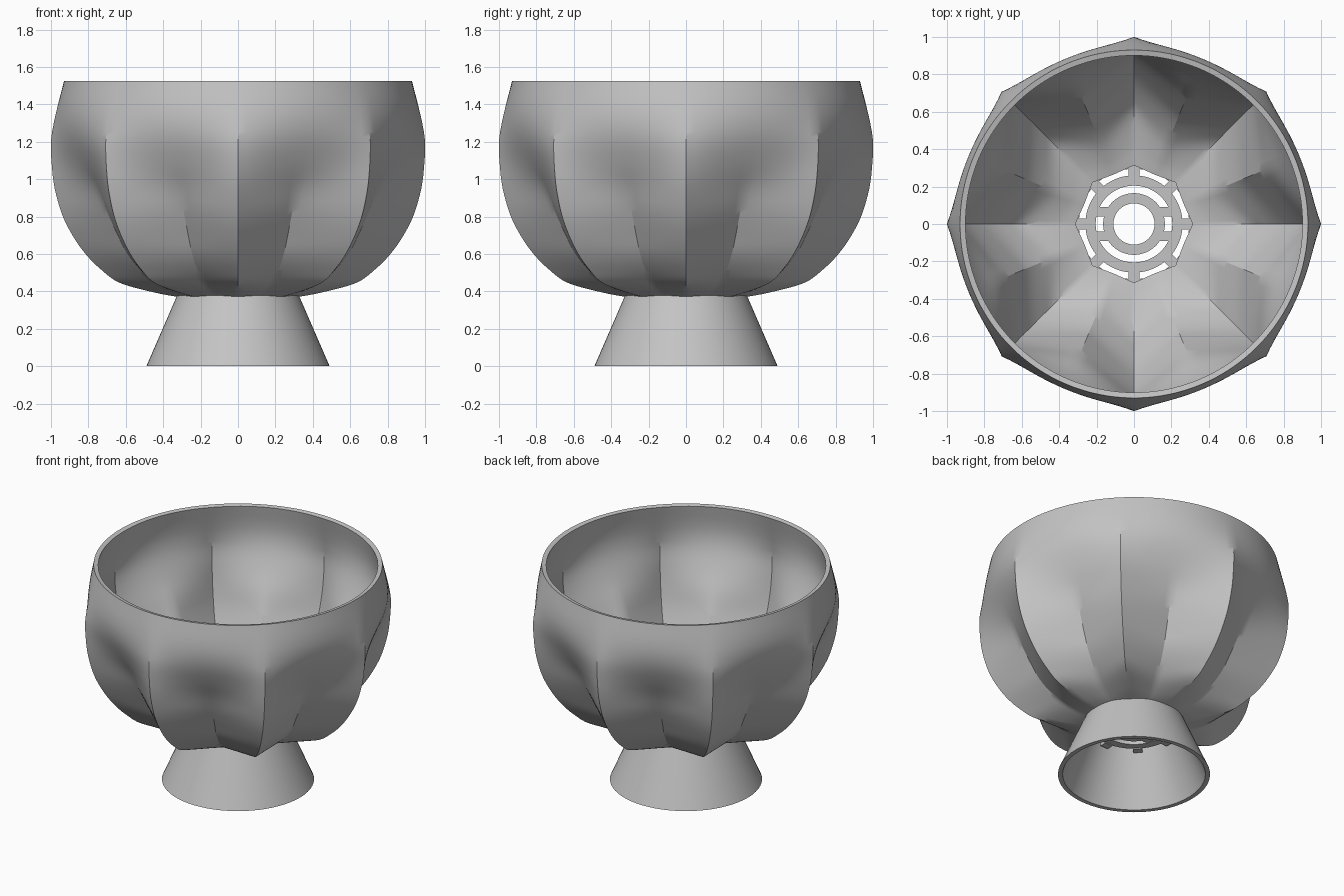
import bpy
import bmesh
import math
from mathutils import Matrix, Vector

cube = bpy.data.objects.get("Cube")
if cube:
    bpy.data.objects.remove(cube, do_unlink=True)

grey = bpy.data.materials.new("plain grey")
grey.use_nodes = True
grey.diffuse_color = (0.55, 0.55, 0.55, 1)
grey.node_tree.nodes["Principled BSDF"].inputs["Base Color"].default_value = grey.diffuse_color


def finish(name, bm, thickness=0):
    """Turn a bmesh into a shaded object, optionally given a wall thickness inwards."""
    bmesh.ops.recalc_face_normals(bm, faces=bm.faces)
    mesh = bpy.data.meshes.new(name)
    bm.to_mesh(mesh)
    bm.free()
    mesh.materials.append(grey)
    obj = bpy.data.objects.new(name, mesh)
    bpy.context.collection.objects.link(obj)
    bpy.ops.object.select_all(action='DESELECT')
    obj.select_set(True)
    bpy.context.view_layer.objects.active = obj
    if thickness:
        wall = obj.modifiers.new("wall", 'SOLIDIFY')
        wall.thickness = thickness
        wall.offset = -1
        wall.use_even_offset = True
        bpy.ops.object.modifier_apply(modifier=wall.name)
    bpy.ops.object.shade_smooth_by_angle(angle=math.radians(30))
    return obj


def skin(bm, rings, closed=False):
    """Bridge successive loops of points with quads."""
    loops = [[bm.verts.new(p) for p in ring] for ring in rings]
    pairs = list(zip(loops, loops[1:]))
    if closed:
        pairs.append((loops[-1], loops[0]))
    for a, b in pairs:
        n = len(a)
        for i in range(n):
            j = (i + 1) % n
            bm.faces.new((a[i], a[j], b[j], b[i]))


def circle(radius, z, n=64):
    return [(radius * math.cos(math.tau * i / n), radius * math.sin(math.tau * i / n), z)
            for i in range(n)]


def lathe(name, profile):
    bm = bmesh.new()
    skin(bm, [circle(r, z) for r, z in profile], closed=True)
    return finish(name, bm)


def smooth_profile(points, steps):
    """Catmull-Rom curve through the points."""
    pts = [Vector(p) for p in points]
    pts = [2 * pts[0] - pts[1]] + pts + [2 * pts[-1] - pts[-2]]
    out = []
    for a, b, c, d in zip(pts, pts[1:], pts[2:], pts[3:]):
        for s in range(steps):
            t = s / steps
            out.append(b + (c - a) * t / 2 + (2 * a - 5 * b + 4 * c - d) * t * t / 2
                       + (3 * b - a - 3 * c + d) * t ** 3 / 2)
    return out + [pts[-2]]


# Fluted bowl: height, radius at the eight ridges, radius at the valleys between
bowl_profile = [
    (0.37, 0.32, 0.295), (0.395, 0.45, 0.37), (0.445, 0.63, 0.475),
    (0.515, 0.73, 0.565), (0.6, 0.815, 0.64), (0.7, 0.885, 0.695),
    (0.81, 0.94, 0.75), (0.95, 0.98, 0.815), (1.08, 0.996, 0.885),
    (1.2, 1.0, 0.935), (1.3, 0.985, 0.955), (1.4, 0.962, 0.952),
    (1.525, 0.93, 0.93)]
HALF = 8
STEP = math.pi / 8 / HALF


def bowl_ring(z, ridge, valley):
    # Straight flutes low down, easing into soft waves and a round rim
    soft = min(max((z - 0.85) / 0.25, 0), 1)
    tip = Vector((ridge, 0))
    dip = Vector((math.cos(math.pi / 8), math.sin(math.pi / 8))) * valley
    cross = tip.x * dip.y
    points = []
    for i in range(16 * HALF):
        k = i % (2 * HALF)
        k = min(k, 2 * HALF - k)
        a = k * STEP
        chord = cross / (math.cos(a) * dip.y + math.sin(a) * (tip.x - dip.x))
        wave = valley + (ridge - valley) * (1 - k / HALF) ** 2
        r = chord + (wave - chord) * soft
        points.append((r * math.cos(i * STEP), r * math.sin(i * STEP), z))
    return points


bm = bmesh.new()
skin(bm, [bowl_ring(*p) for p in smooth_profile(bowl_profile, 4)])
# An open shell needs its faces pointing outwards before it is thickened
finish("bowl", bm, 0.03)

# Hollow flared foot
lathe("foot", [(0.49, 0), (0.325, 0.38), (0.295, 0.38), (0.46, 0)])

# Drain grate across the neck
LOW, HIGH = 0.34, 0.38
for name, inner, outer in (("grate_outer_ring", 0.205, 0.26), ("grate_inner_ring", 0.11, 0.165)):
    lathe(name, [(outer, LOW), (outer, HIGH), (inner, HIGH), (inner, LOW)])


def block(bm, centre, size, turn=0):
    matrix = (Matrix.Rotation(turn, 4, 'Z') @ Matrix.Translation(centre)
              @ Matrix.Diagonal((*size, 1)))
    bmesh.ops.create_cube(bm, size=1, matrix=matrix)


bm = bmesh.new()
for sx in (-1, 1):
    for sy in (-1, 1):
        block(bm, (sx * 0.175, sy * 0.065, 0.36), (0.11, 0.05, 0.036))
finish("grate_bars", bm)

bm = bmesh.new()
for i in range(8):
    block(bm, (0.275, 0, 0.355), (0.05, 0.06, 0.045), i * math.pi / 4)
finish("grate_tabs", bm)
